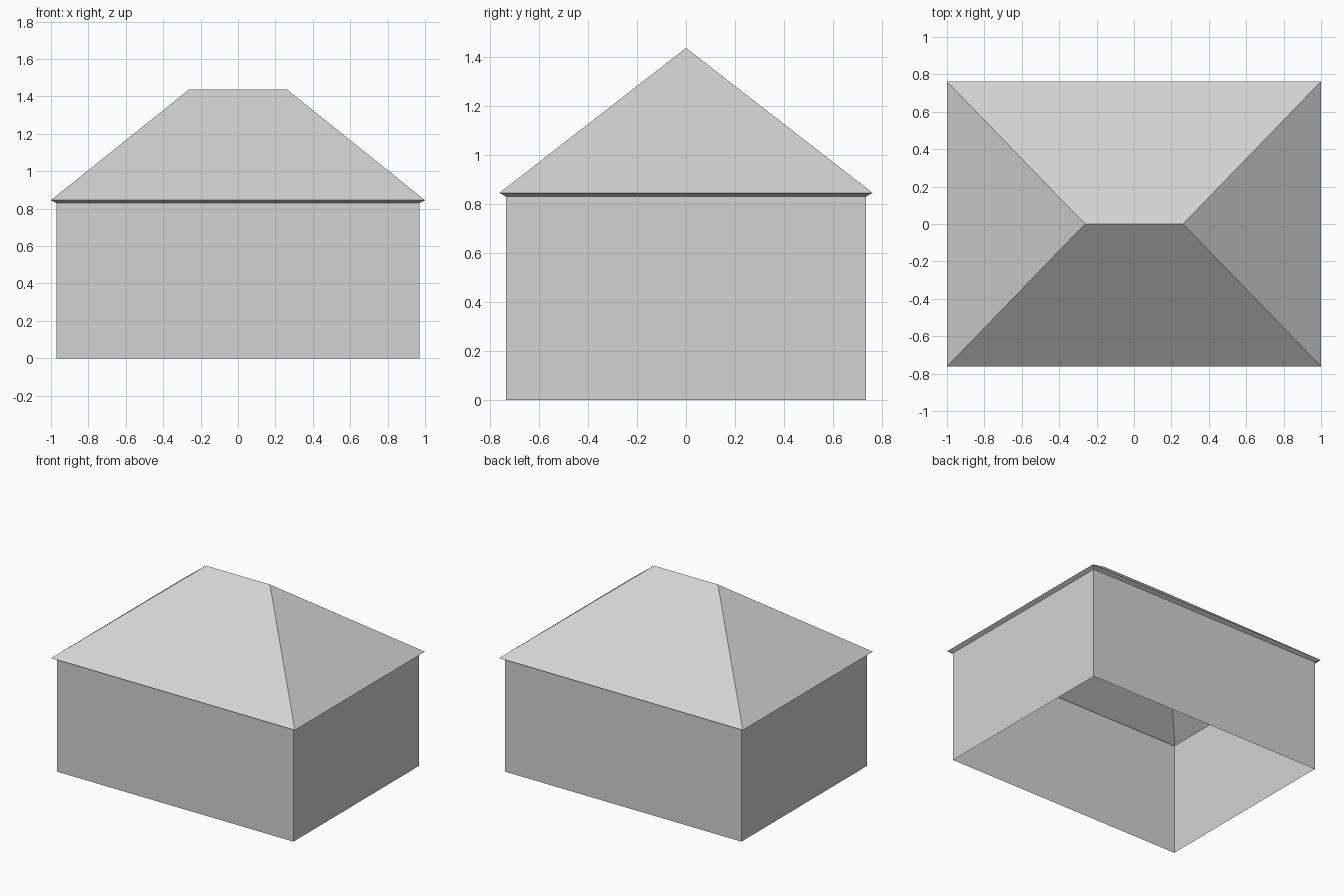
import bpy
import bmesh

cube = bpy.data.objects.get("Cube")
if cube:
    bpy.data.objects.remove(cube, do_unlink=True)

GREY = (0.65, 0.65, 0.65, 1.0)
plain_grey = bpy.data.materials.new("plain_grey")
plain_grey.use_nodes = True
plain_grey.diffuse_color = GREY
plain_grey.node_tree.nodes["Principled BSDF"].inputs["Base Color"].default_value = GREY

# Main dimensions: half width, half depth, height
WALL_BASE = (0.97, 0.735, 0.0)
WALL_TOP = (0.97, 0.735, 0.83)
EAVE = (1.0, 0.762, 0.845)
RIDGE = (0.262, 0.0, 1.437)


def ring(bm, size):
    """Rectangle of four corners, anticlockwise from above."""
    x, y, z = size
    return [bm.verts.new((sx * x, sy * y, z))
            for sx, sy in ((-1, -1), (1, -1), (1, 1), (-1, 1))]


def loft(name, sizes):
    """Open flat-sided shell through a stack of rectangles."""
    bm = bmesh.new()
    rings = [ring(bm, s) for s in sizes]
    for low, high in zip(rings, rings[1:]):
        for i in range(4):
            j = (i + 1) % 4
            bm.faces.new((low[i], low[j], high[j], high[i]))
    # A rectangle with no depth closes into a ridge line
    bmesh.ops.remove_doubles(bm, verts=bm.verts, dist=0.0001)
    mesh = bpy.data.meshes.new(name)
    bm.to_mesh(mesh)
    bm.free()
    mesh.materials.append(plain_grey)
    obj = bpy.data.objects.new(name, mesh)
    bpy.context.collection.objects.link(obj)
    return obj


# Four thin walls, open below and above
loft("walls", [WALL_BASE, WALL_TOP])

# Hipped roof with a narrow sloping soffit, hollow inside
loft("hipped_roof", [WALL_TOP, EAVE, RIDGE])
